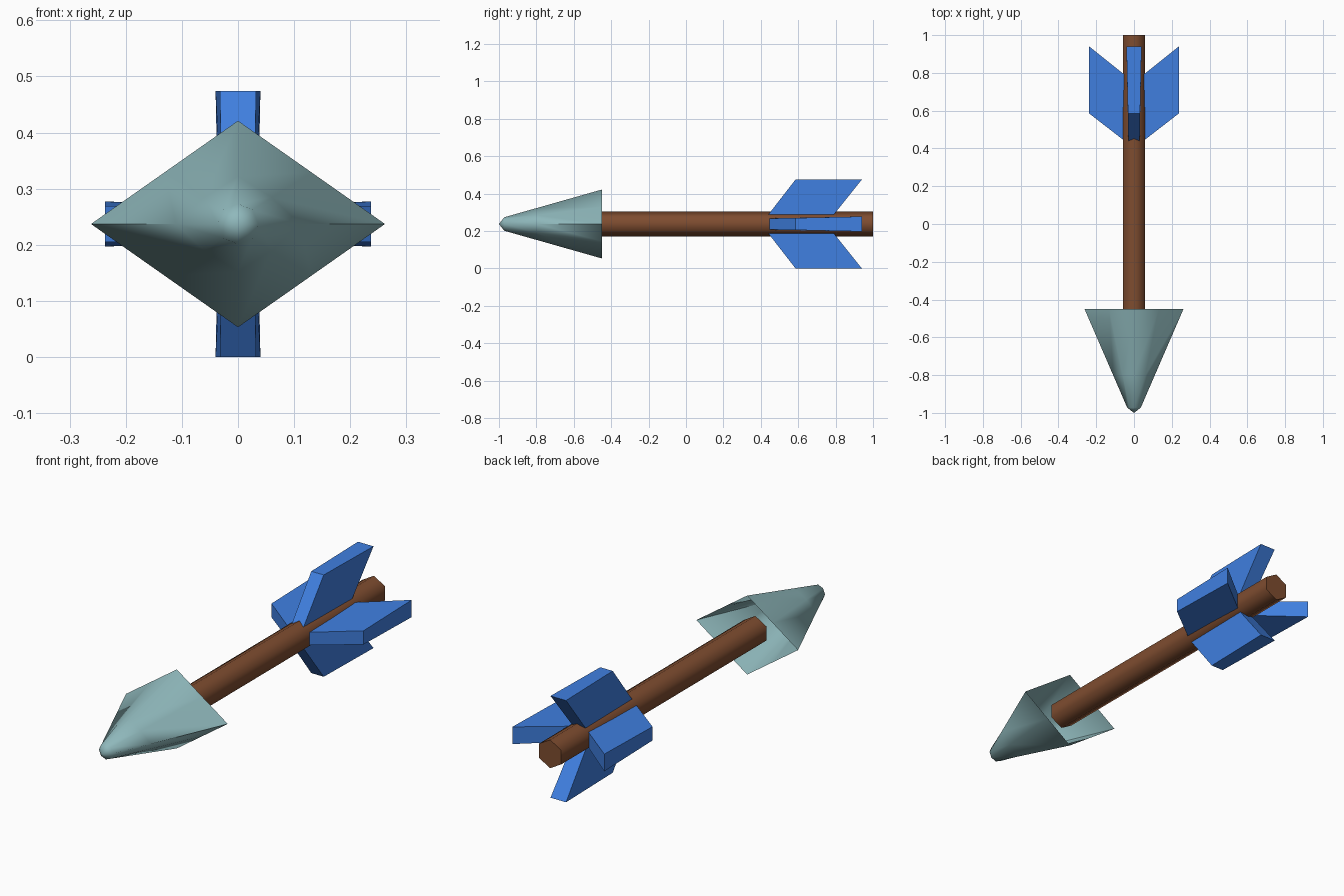
import bpy
import bmesh
import math
from mathutils import Matrix, Vector

if "Cube" in bpy.data.objects:
    bpy.data.objects.remove(bpy.data.objects["Cube"])

AXIS_Z = 0.237  # height of the arrow's long axis


def material(name, rgb):
    m = bpy.data.materials.new(name)
    m.diffuse_color = (*rgb, 1)
    m.use_nodes = True
    m.node_tree.nodes["Principled BSDF"].inputs["Base Color"].default_value = m.diffuse_color
    return m


brown = material("brown wood", (0.21, 0.073, 0.029))
blue = material("blue feather", (0.051, 0.215, 0.75))
steel = material("grey teal metal", (0.275, 0.48, 0.50))


def finish(name, bm, mat, smooth_deg=None):
    me = bpy.data.meshes.new(name)
    bm.to_mesh(me)
    bm.free()
    me.materials.append(mat)
    ob = bpy.data.objects.new(name, me)
    ob.location.z = AXIS_Z
    bpy.context.collection.objects.link(ob)
    if smooth_deg:
        bpy.ops.object.select_all(action='DESELECT')
        ob.select_set(True)
        bpy.context.view_layer.objects.active = ob
        bpy.ops.object.shade_smooth_by_angle(angle=math.radians(smooth_deg))
    return ob


def loft(bm, rings):
    """Join equal rings of points with quads; return vertex rings."""
    vs = [[bm.verts.new(p) for p in r] for r in rings]
    n = len(vs[0])
    for a, b in zip(vs, vs[1:]):
        for i in range(n):
            j = (i + 1) % n
            bm.faces.new((a[i], a[j], b[j], b[i]))
    return vs


# Shaft: six-sided rod with corners at top and bottom, ends inside the head
bm = bmesh.new()
hexagon = [(0.066 * math.sin(k * math.pi / 3), 0.066 * math.cos(k * math.pi / 3)) for k in range(6)]
ends = loft(bm, [[(x, y, z) for x, z in hexagon] for y in (-0.51, 1.0)])
for ring in ends:
    bm.faces.new(ring)
bmesh.ops.recalc_face_normals(bm, faces=bm.faces)
finish("shaft", bm, brown, 70)

# Head: hollow, diamond at the open back, rounding to a blunt tip
bm = bmesh.new()
W, H, R = 0.262, 0.184, 0.036
diamond = [(W, 0), (W / 2, H / 2), (0, H), (-W / 2, H / 2),
           (-W, 0), (-W / 2, -H / 2), (0, -H), (W / 2, -H / 2)]
octagon = [(R * math.cos(k * math.pi / 4), R * math.sin(k * math.pi / 4)) for k in range(8)]
rings = []
for y in (-0.45, -0.80, -0.972):
    t = (-0.45 - y) / 0.522
    rings.append([(a[0] * (1 - t) + b[0] * t, y, a[1] * (1 - t) + b[1] * t)
                  for a, b in zip(diamond, octagon)])
last = loft(bm, rings)[-1]
tip = bm.verts.new((0, -1.0, 0))
for i in range(8):
    bm.faces.new((last[i], last[(i + 1) % 8], tip))
# point all normals away from the axis (the shell is open)
bm.normal_update()
flip = [f for f in bm.faces
        if f.normal.dot(f.calc_center_median() - Vector((0, -0.45, 0))) < 0]
bmesh.ops.reverse_faces(bm, faces=flip)
finish("arrow_head", bm, steel, 80)

# Fins: swept plates, thicker at the back; (y, distance from axis, half thickness)
profile = [(0.44, 0.05, 0.030), (0.585, 0.237, 0.032),
           (0.94, 0.237, 0.040), (0.79, 0.05, 0.036)]
for k, name in enumerate(("top_fin", "right_fin", "bottom_fin", "left_fin")):
    bm = bmesh.new()
    sides = loft(bm, [[(s * t, y, r) for y, r, t in profile] for s in (-1, 1)])
    for ring in sides:
        bm.faces.new(ring)
    bmesh.ops.recalc_face_normals(bm, faces=bm.faces)
    bm.transform(Matrix.Rotation(k * math.pi / 2, 4, 'Y'))
    finish(name, bm, blue)
